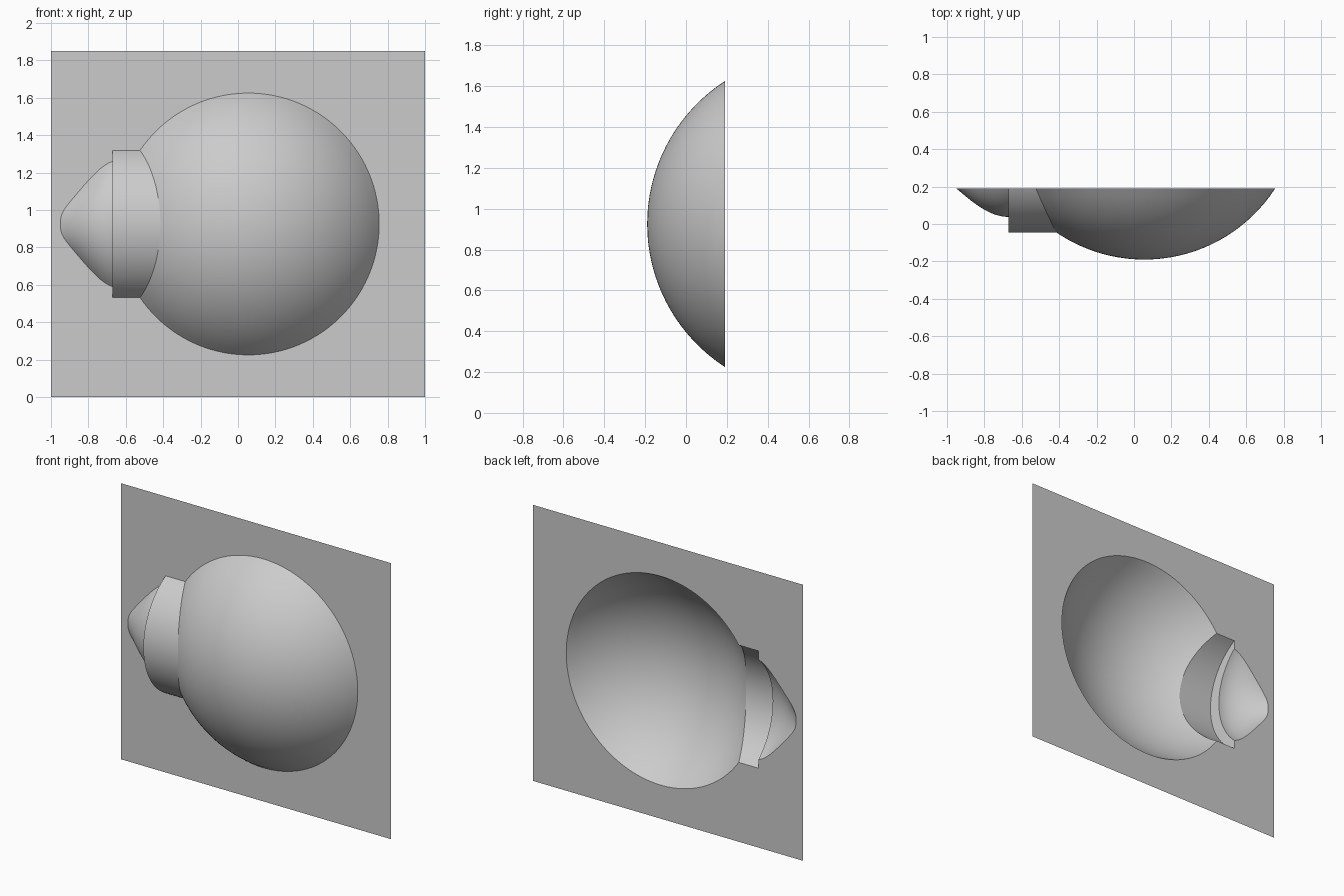
import bpy, bmesh, math
from mathutils import Vector

if bpy.data.objects.get("Cube"):
    bpy.data.objects.remove(bpy.data.objects["Cube"])

BACK, MID, TOP = 0.19, 0.925, 1.85      # plate depth, axis height, plate height
DOME_X, DOME_R, DOME_H = 0.055, 0.70, 0.38
COLLAR_W, COLLAR_H, COLLAR_X = 0.393, 0.235, -0.67
TIP_X, TIP_H = -0.95, 0.152
N = 48

grey = bpy.data.materials.new("Plaster grey")
grey.use_nodes = True
colour = (0.6, 0.6, 0.6, 1)
grey.diffuse_color = colour
grey.node_tree.nodes["Principled BSDF"].inputs["Base Color"].default_value = colour


def point(x, u, h):
    """Place a point by its offset u from the axis and its relief height h."""
    return Vector((x, BACK - h, MID + u))


def arc(w, h):
    """Circular cap of half width w and height h as (u, height) pairs."""
    r = (w * w + h * h) / (2 * h)
    half = math.asin(min(1, w / r))
    angles = [half * (1 - 2 * i / N) for i in range(N + 1)]
    return [(r * math.sin(a), max(0, r * math.cos(a) - r + h)) for a in angles]


def finish(name, bm):
    """Face every surface outwards and make the object."""
    bmesh.ops.remove_doubles(bm, verts=bm.verts, dist=0.00001)
    bm.normal_update()
    for f in bm.faces:
        if f.normal.dot(Vector((-0.05, -1, 0))) < 0:
            f.normal_flip()
    me = bpy.data.meshes.new(name)
    bm.to_mesh(me)
    bm.free()
    me.materials.append(grey)
    ob = bpy.data.objects.new(name, me)
    bpy.context.collection.objects.link(ob)
    bpy.ops.object.select_all(action='DESELECT')
    ob.select_set(True)
    bpy.context.view_layer.objects.active = ob
    bpy.ops.object.shade_smooth_by_angle(angle=math.radians(35))


def loft(name, rows, closed=False):
    """Skin neighbouring rows of points with quads."""
    bm = bmesh.new()
    grid = [[bm.verts.new(p) for p in row] for row in rows]
    count = len(rows[0])
    for a, b in zip(grid, grid[1:]):
        for i in range(count if closed else count - 1):
            j = (i + 1) % count
            bm.faces.new((a[i], a[j], b[j], b[i]))
    finish(name, bm)


# Shared outlines: where the collar meets the dome, and the dome rim
SPHERE = (DOME_R ** 2 + DOME_H ** 2) / (2 * DOME_H)


def dome_height(r):
    return math.sqrt(SPHERE ** 2 - r * r) - SPHERE + DOME_H


collar = arc(COLLAR_W, COLLAR_H)
seam = []
for u, h in collar:
    r2 = SPHERE ** 2 - (SPHERE - DOME_H + h) ** 2
    seam.append(point(DOME_X - math.sqrt(r2 - u * u), u, h))

start = math.pi - math.asin(COLLAR_W / DOME_R)
rim = []
for i in range(97):
    a = -start + 2 * start * i / 96
    rim.append(point(DOME_X + DOME_R * math.cos(a), DOME_R * math.sin(a), 0))

# Dome: rings shrinking from its outline to the crown
outline = rim + seam[1:-1]
rings = []
for k in range(25):
    s = max(0.001, 1 - k / 24)
    ring = []
    for p in outline:
        x, u = (p.x - DOME_X) * s, (p.z - MID) * s
        ring.append(point(DOME_X + x, u, dome_height(math.hypot(x, u))))
    rings.append(ring)
rings.append([point(DOME_X, 0, DOME_H)] * 1 * len(outline))
loft("dome", rings, closed=True)

# Collar band and the step down to the tip
collar_end = [point(COLLAR_X, u, h) for u, h in collar]
loft("collar", [seam, collar_end])

# Bell shaped tip
tip = []
for i in range(1, 25):
    s = (i / 24) ** 2 if i < 8 else 1 / 9 + (i - 8) / 18
    s = min(s, 1)
    w = 0.21 * s ** 0.4 + 0.125 * s * s * (3 - 2 * s)
    h = TIP_H * math.sin(s * math.pi / 2)
    x = TIP_X + (COLLAR_X - TIP_X) * s
    tip.append([point(x, u, v) for u, v in arc(w, h)])
loft("tip", tip)
loft("collar_step", [collar_end, tip[-1]])

# Back plate, open behind the relief
hole = rim + [collar_end[0]] + [row[0] for row in reversed(tip)]
hole += [row[-1] for row in tip] + [collar_end[-1]]
square = [Vector((x, BACK, z)) for x, z in ((-1, 0), (1, 0), (1, TOP), (-1, TOP))]
bm = bmesh.new()
edges = []
for loop in (square, hole):
    vs = [bm.verts.new(p) for p in loop]
    edges += [bm.edges.new((vs[i - 1], vs[i])) for i in range(len(vs))]
bmesh.ops.triangle_fill(bm, edges=edges, use_beauty=True, normal=(0, -1, 0))
finish("back_plate", bm)
